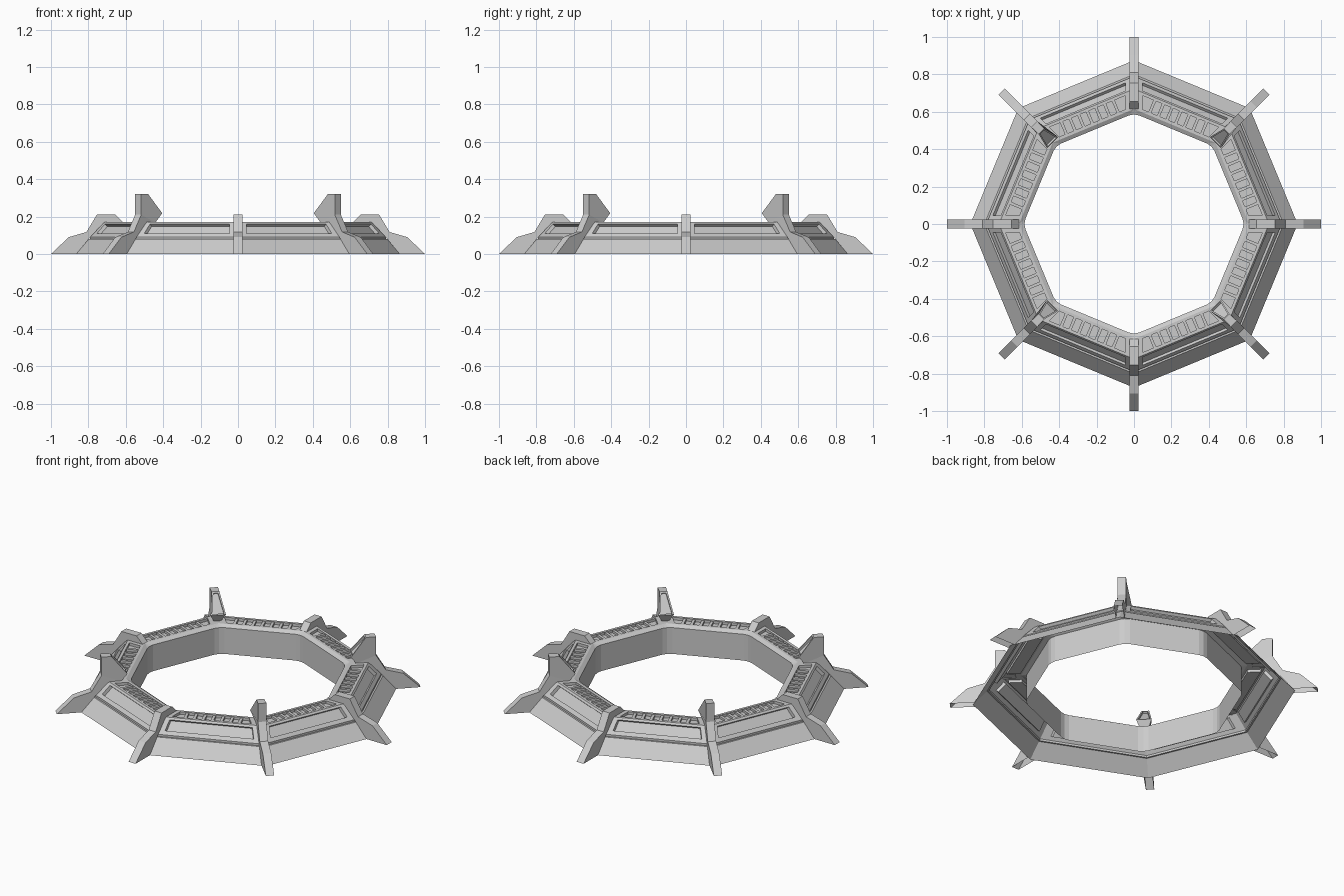
import bpy, bmesh
from math import cos, sin, tan, radians, pi
from mathutils import Vector, Matrix

if "Cube" in bpy.data.objects:
    bpy.data.objects.remove(bpy.data.objects["Cube"])

HALF = pi / 8


def finish(bm, name):
    me = bpy.data.meshes.new(name)
    bm.to_mesh(me)
    bm.free()
    ob = bpy.data.objects.new(name, me)
    bpy.context.collection.objects.link(ob)
    return ob


def face(bm, pts):
    return bm.faces.new([bm.verts.new(p) for p in pts])


# point on one side of the octagon: corner radius R, height z, signed side, end margin
def pt(R, z, side, margin=0.0):
    return Vector((R * cos(HALF), side * (R * sin(HALF) - margin), z))


# sloped or flat strip with a rectangular recess; a and b are (R, z)
def recessed_strip(bm, a, b, rim, end, depth):
    a, b = Vector(a), Vector(b)
    d = (b - a).normalized()
    n = Vector((d.y, -d.x))  # outward/upward in (R, z)
    a2, b2 = a + d * rim, b - d * rim

    def quad(p, q, m):
        return [pt(*p, -1, m), pt(*p, 1, m), pt(*q, 1, m), pt(*q, -1, m)]
    outer, hole = quad(a, b, 0), quad(a2, b2, end)
    floor = quad(a2 - n * depth, b2 - n * depth, end)
    for lo, hi in ((outer, hole), (hole, floor)):
        for i in range(4):
            j = (i + 1) % 4
            face(bm, (lo[i], lo[j], hi[j], hi[i]))
    face(bm, floor)


def plain_strip(bm, profile):
    for a, b in zip(profile, profile[1:]):
        face(bm, (pt(*a, -1), pt(*a, 1), pt(*b, 1), pt(*b, -1)))


# octagonal ring shell, open underneath
bm = bmesh.new()
plain_strip(bm, [(0.875, 0), (0.80, 0.08), (0.79, 0.08), (0.79, 0.092), (0.783, 0.10)])
recessed_strip(bm, (0.783, 0.10), (0.722, 0.17), 0.014, 0.05, 0.018)
recessed_strip(bm, (0.722, 0.17), (0.615, 0.17), 0.017, 0.05, 0.016)
plain_strip(bm, [(0.615, 0.17), (0.592, 0.157), (0.592, 0)])
bmesh.ops.rotate(bm, verts=bm.verts, matrix=Matrix.Rotation(HALF, 3, 'Z'))
sector = bm.verts[:] + bm.edges[:] + bm.faces[:]
for k in range(1, 8):
    new = bmesh.ops.duplicate(bm, geom=sector)["geom"]
    bmesh.ops.rotate(bm, verts=[v for v in new if isinstance(v, bmesh.types.BMVert)],
                     matrix=Matrix.Rotation(k * pi / 4, 3, 'Z'))
bmesh.ops.remove_doubles(bm, verts=bm.verts, dist=0.0005)
bmesh.ops.recalc_face_normals(bm, faces=bm.faces)
# softened corners of the inner opening
corner = [e for e in bm.edges if len(e.link_faces) == 2
          and all(abs(v.co.xy.length - 0.592) < 0.002 for v in e.verts)
          and abs(e.verts[0].co.z - e.verts[1].co.z) > 0.1]
bmesh.ops.bevel(bm, geom=corner, offset=0.03, segments=2, profile=0.5, affect='EDGES')
finish(bm, "octagon_ring")

# slats lying in the top recesses
bm = bmesh.new()
for k in range(8):
    for i in range(7):
        s = (i - 3) * 0.05
        m = Matrix.Rotation(HALF + k * pi / 4, 4, 'Z') @ \
            Matrix.Translation((0.6685 * cos(HALF), s, 0.1605)) @ \
            Matrix.Diagonal((0.068, 0.016, 0.013, 1))
        bmesh.ops.create_cube(bm, size=1, matrix=m)
finish(bm, "top_slats")

# ribs: (radius, height, half width); the part along the ring surface stays open
FOOT = [(1.0, 0, .023), (0.905, 0.09, .023), (0.81, 0.118, .023), (0.755, 0.21, .023)]
SEAT = [(0.72, 0.165, .023), (0.785, 0.095, .023), (0.865, 0, .023)]
LOW = [(0.655, 0.21, .023), (0.615, 0.17, .023)]
TALL = [(0.755, 0.32, .023), (0.70, 0.32, .021), (0.615, 0.218, .042), (0.645, 0.168, .02)]


def rib(name, top, angle, inset_index=None):
    bm = bmesh.new()
    prof = FOOT + top + SEAT
    left = [bm.verts.new((r, w, z)) for r, z, w in prof]
    right = [bm.verts.new((r, -w, z)) for r, z, w in prof]
    n, last = len(prof), 3 + len(top)
    strips = [bm.faces.new((left[i], left[i + 1], right[i + 1], right[i]))
              for i in range(last)]
    # side plates: foot below, head above
    plates = [[0, 1, 2, n - 2, n - 1], [2, 3, last, n - 3, n - 2], list(range(3, last + 1))]
    for p in plates:
        bm.faces.new([left[i] for i in p])
        bm.faces.new([right[i] for i in reversed(p)])
    bmesh.ops.recalc_face_normals(bm, faces=bm.faces)
    if inset_index is not None:
        f = strips[inset_index]
        bmesh.ops.inset_individual(bm, faces=[f], thickness=0.012)
        f.normal_update()
        out = Vector((-0.78, 0, 0.63))
        bm_face = bmesh.ops.extrude_discrete_faces(bm, faces=[f])["faces"][0]
        bmesh.ops.translate(bm, verts=bm_face.verts, vec=-out * 0.012)
    bmesh.ops.rotate(bm, verts=bm.verts, matrix=Matrix.Rotation(angle, 3, 'Z'))
    finish(bm, name)


for k in range(4):
    rib(f"low_rib_{k + 1}", LOW, k * pi / 2)
    rib(f"tall_rib_{k + 1}", TALL, k * pi / 2 + pi / 4, 5)
